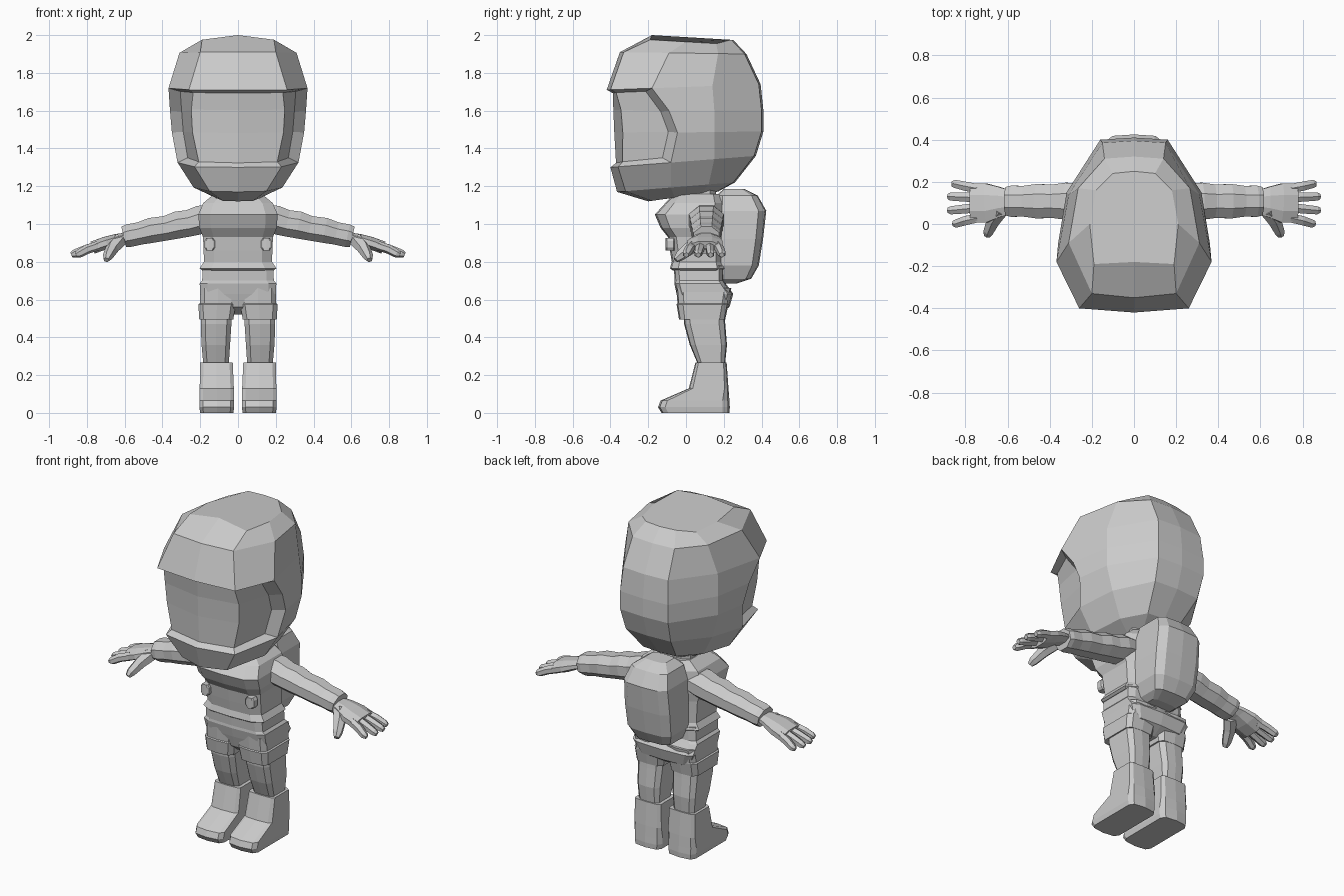
import bpy, bmesh
from math import cos, sin, pi
from mathutils import Vector

cube = bpy.data.objects.get("Cube")
if cube:
    bpy.data.objects.remove(cube)

grey = bpy.data.materials.new("plain_grey")
grey.use_nodes = True
grey.diffuse_color = (0.6, 0.6, 0.6, 1)
grey.node_tree.nodes["Principled BSDF"].inputs["Base Color"].default_value = grey.diffuse_color


def finish(name, bm, mirror=False):
    bmesh.ops.recalc_face_normals(bm, faces=bm.faces)
    mesh = bpy.data.meshes.new(name)
    bm.to_mesh(mesh)
    bm.free()
    mesh.materials.append(grey)
    obj = bpy.data.objects.new(name, mesh)
    bpy.context.collection.objects.link(obj)
    if mirror:
        obj.modifiers.new("Mirror", 'MIRROR').use_mirror_merge = False
    return obj


def loft(rings):
    """Skin a stack of equal-sized rings and cap both ends."""
    bm = bmesh.new()
    rows = [[bm.verts.new(p) for p in ring] for ring in rings]
    n = len(rows[0])
    for a, b in zip(rows, rows[1:]):
        for i in range(n):
            j = (i + 1) % n
            bm.faces.new((a[i], a[j], b[j], b[i]))
    bm.faces.new(rows[0])
    bm.faces.new(rows[-1])
    return bm


def slab(z, x0, x1, y0, y1, cut=0.3):
    """Horizontal rectangle with cut corners and a centre point front and back."""
    xm, ym, w, d = (x0 + x1) / 2, (y0 + y1) / 2, (x1 - x0) / 2, (y1 - y0) / 2
    k = 1 - cut
    shape = [(0, -1), (k, -.95), (1, -k), (1, k), (k, .95), (0, 1), (-k, .95), (-1, k), (-1, -k), (-k, -.95)]
    return [(xm + w * u, ym + d * v, z) for u, v in shape]


def tube(path, radii, sides=6, flat=1.0):
    """Faceted tube along a path; flat squashes its height."""
    pts = [Vector(p) for p in path]
    rings = []
    for i, p in enumerate(pts):
        t = (pts[min(i + 1, len(pts) - 1)] - pts[max(i - 1, 0)]).normalized()
        side = Vector((0, 0, 1)).cross(t).normalized()
        up = t.cross(side)
        rings.append([p + radii[i] * (side * cos(a) + up * sin(a) * flat)
                      for a in [2 * pi * (k + .5) / sides for k in range(sides)]])
    return loft(rings)


# Helmet: each row is front z, back z, then half outline from front centre to back
helmet_rows = [
    (2.0, 1.975, -.18, (.19, -.19), (.21, 0), (.18, .16), (.1, .24)),
    (1.91, 1.90, -.35, (.2, -.33), (.31, -.09), (.265, .17), (.14, .31)),
    (1.71, 1.74, -.42, (.26, -.40), (.368, -.18), (.31, .14), (.15, .385)),
    (1.60, 1.60, -.415, (.27, -.37), (.36, -.09), (.32, .15), (.16, .40)),
    (1.48, 1.49, -.41, (.265, -.36), (.35, -.045), (.32, .15), (.16, .40)),
    (1.30, 1.36, -.40, (.23, -.36), (.32, -.08), (.28, .15), (.15, .36)),
    (1.17, 1.22, -.365, (.15, -.32), (.235, -.08), (.2, .12), (.11, .25)),
    (1.12, 1.17, -.2, (.08, -.18), (.12, -.06), (.11, .08), (.07, .16)),
]
rings = []
for zf, zb, yf, *half in helmet_rows:
    yb = half[-1][1]
    outline = [(0, yf)] + half + [(0, yb + .01)] + [(-x, y) for x, y in reversed(half)]
    rings.append([(x, y, zf + (zb - zf) * (y - yf) / (yb - yf)) for x, y in outline])
bm = loft(rings)
for v in bm.verts:
    if v.co.z > 1.95 and abs(v.co.x) > .15:
        v.co.z -= .025
# Visor: the front faces are set back inside a rim that widens at the sides
visor = [f for f in bm.faces if f.calc_center_median().y < -.15
         and 1.35 < f.calc_center_median().z < 1.69]
bmesh.ops.recalc_face_normals(bm, faces=bm.faces)
bmesh.ops.inset_region(bm, faces=visor, thickness=.022, depth=-.03, use_even_offset=True)
for v in {v for f in visor for v in f.verts if v.co.y > -.22}:
    v.co.x *= .92
    v.co.y -= .035
finish("helmet", bm)

# Neck, jacket and shorts top
finish("neck", loft([slab(z, -.12, .12, -.06, .16) for z in (1.08, 1.2)]))
jacket = [(1.16, .125, -.06, .18), (1.11, .185, -.11, .2), (1.05, .21, -.165, .2), (.98, .205, -.135, .2),
          (.93, .185, -.095, .2), (.86, .182, -.085, .2), (.80, .18, -.075, .2), (.765, .203, -.085, .21),
          (.755, .19, -.07, .2)]
finish("jacket", loft([slab(z, -w, w, a, b) for z, w, a, b in jacket]))
hips = [(.78, .185, -.065, .2), (.70, .19, -.06, .2), (.685, .203, -.062, .21),
        (.63, .2, -.05, .25), (.56, .17, -.03, .23), (.52, .06, .02, .17)]
finish("hips", loft([slab(z, -w, w, a, b, .2) for z, w, a, b in hips]))

# Jacket buckles
finish("buckle", loft([slab(z, .15 - w, .15 + w, -.108, -.06)
                       for z, w in ((.86, .018), (.875, .028), (.91, .028), (.925, .018))]), True)

# Backpack
pack = [(1.185, .07, .2, .31), (1.15, .12, .16, .38), (1.07, .145, .15, .425), (.92, .15, .15, .408),
        (.78, .145, .15, .385), (.71, .115, .16, .345), (.685, .08, .19, .27)]
finish("backpack", loft([slab(z, -w, w, a, b, .3) for z, w, a, b in pack]))

# Shorts legs, shins and boots
shorts = [(.66, .01, .2, -.052, .24), (.58, .012, .202, -.045, .225), (.575, .012, .21, -.05, .225),
          (.495, .025, .205, -.037, .208)]
shin = [(.54, .033, .197, -.015, .203), (.47, .035, .197, -.01, .208), (.36, .042, .193, .02, .217),
        (.24, .05, .182, .07, .205)]
boot = [(.268, .028, .2, .05, .215), (.13, .022, .203, .015, .225),
        (.065, .02, .205, -.135, .23), (.03, .02, .205, -.148, .232), (0, .025, .2, -.13, .23)]
for name, rows, cut in (("shorts_leg", shorts, .25), ("shin", shin, .3), ("boot", boot, .2)):
    finish(name, loft([slab(*row, cut) for row in rows]), True)

# Sleeve with folds, ending in a cuff
sleeve = [(.1, 1.04, .085), (.2, 1.022, .1), (.26, 1.004, .093), (.32, .995, .095), (.38, .978, .086),
          (.46, .966, .088), (.52, .95, .079), (.58, .938, .08), (.605, .932, .073)]
finish("sleeve", tube([(x, .108, z) for x, z, r in sleeve], [r for x, z, r in sleeve], 8, .82), True)

# Hand: palm, four fingers and a thumb
palm = [(.59, .105, .935), (.64, .105, .922), (.70, .1, .9), (.77, .1, .875)]
finish("palm", tube(palm, (.06, .078, .1, .1), 8, .36), True)
for name, y0, y1, tip in (("index_finger", .03, .002, .858), ("middle_finger", .078, .065, .882),
                          ("ring_finger", .125, .13, .882), ("little_finger", .168, .19, .862)):
    path = [(.74, y0, .885), (.80, (y0 + y1) / 2, .866), (tip - .015, y1, .842), (tip, y1, .836)]
    finish(name, tube(path, (.025, .025, .022, .014)), True)
finish("thumb", tube([(.63, .07, .912), (.665, .02, .872), (.69, -.035, .828), (.697, -.055, .81)],
                     (.042, .036, .027, .016)), True)
